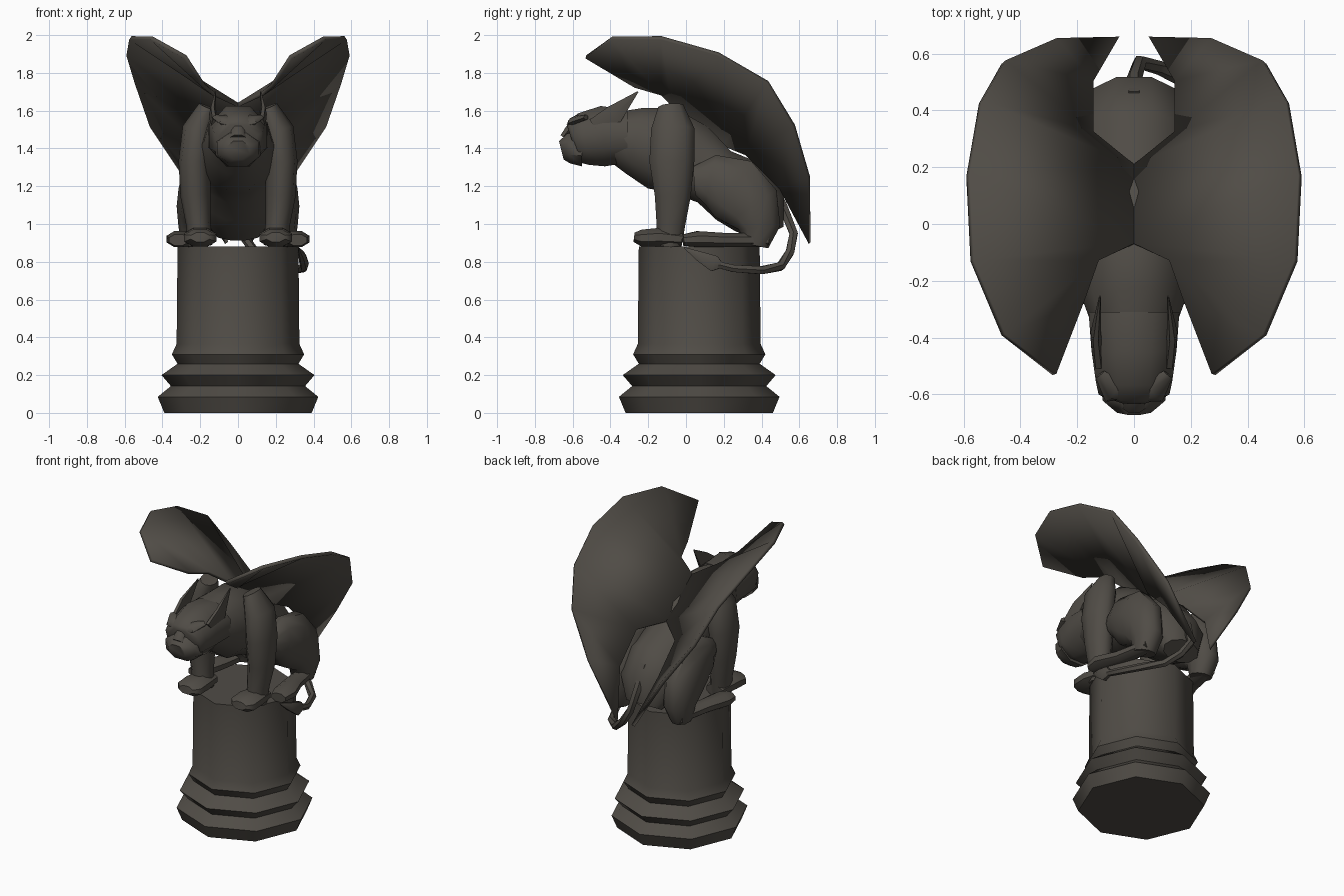
import bpy, bmesh, math
from mathutils import Vector

stone = bpy.data.materials.new("dark stone")
stone.diffuse_color = (0.08, 0.072, 0.061, 1)


def make(name, bm, angle=50):
    bmesh.ops.recalc_face_normals(bm, faces=bm.faces)
    me = bpy.data.meshes.new(name)
    bm.to_mesh(me)
    bm.free()
    me.materials.append(stone)
    ob = bpy.data.objects.new(name, me)
    bpy.context.collection.objects.link(ob)
    bpy.ops.object.select_all(action='DESELECT')
    ob.select_set(True)
    bpy.context.view_layer.objects.active = ob
    bpy.ops.object.shade_smooth_by_angle(angle=math.radians(angle))
    return ob


def bridge(bm, rings):
    n = len(rings[0])
    for a, b in zip(rings, rings[1:]):
        for i in range(n):
            j = (i + 1) % n
            bm.faces.new((a[i], a[j], b[j], b[i]))
    bm.faces.new(rings[0])
    bm.faces.new(rings[-1])


def tube(name, pts, sides=10, half=False, s=1, angle=50):
    """Elliptical loft; each point is x, y, z, radius sideways, radius across."""
    bm = bmesh.new()
    P = [Vector((s * p[0], p[1], p[2])) for p in pts]
    grow = 1 / math.cos(math.pi / sides) if half else 1
    rings = []
    for k, p in enumerate(pts):
        t = (P[min(k + 1, len(P) - 1)] - P[max(k - 1, 0)]).normalized()
        side = Vector((1, 0, 0))
        side = (side - t * side.dot(t)).normalized()
        up = t.cross(side)
        ring = []
        for i in range(sides):
            a = 2 * math.pi * (i + (0.5 if half else 0)) / sides
            ring.append(bm.verts.new(P[k] + side * (p[3] * grow * math.cos(a))
                                     + up * (p[4] * grow * math.sin(a))))
        rings.append(ring)
    bridge(bm, rings)
    return make(name, bm, angle)


# Pedestal: octagonal turned column with mouldings
bm = bmesh.new()
profile = [(.39, 0), (.425, .085), (.355, .142), (.405, .2), (.32, .26),
           (.35, .31), (.325, .365), (.32, .88)]
bridge(bm, [[bm.verts.new((r * math.cos(i * math.pi / 4),
                           .07 + r * math.sin(i * math.pi / 4), z))
             for i in range(8)] for r, z in profile])
make("pedestal", bm)

# Torso from neck to rump
tube("torso", [(0, -.38, 1.465, .14, .14), (0, -.27, 1.44, .18, .19),
               (0, -.13, 1.40, .2, .235), (0, .02, 1.34, .21, .21),
               (0, .15, 1.25, .2, .17), (0, .28, 1.17, .21, .2),
               (0, .39, 1.06, .2, .17), (0, .45, .95, .13, .08)])

# Head, muzzle, nose and mouth
tube("head", [(0, -.31, 1.465, .16, .14), (0, -.44, 1.465, .15, .16),
              (0, -.54, 1.45, .135, .14), (0, -.585, 1.435, .125, .12),
              (0, -.60, 1.43, .10, .10)], 8, True)
tube("muzzle", [(0, -.55, 1.40, .12, .095), (0, -.62, 1.40, .11, .08),
                (0, -.66, 1.39, .06, .05)], 8, True)
tube("nose", [(0, -.57, 1.53, .03, .02), (0, -.62, 1.5, .035, .025),
              (0, -.65, 1.46, .04, .02)], 6)

for s, side in ((1, "right"), (-1, "left")):
    # Brow and swept ear
    tube(side + "_brow", [(.01, -.605, 1.53, .02, .018), (.07, -.59, 1.55, .05, .022),
                          (.12, -.53, 1.565, .02, .015)], 6, s=s)
    tube(side + "_ear", [(.125, -.48, 1.51, .02, .06), (.135, -.38, 1.58, .018, .06),
                         (.12, -.255, 1.70, .003, .004)], 6, s=s)

    # Front leg and paw
    tube(side + "_front_leg", [(.16, -.08, 1.62, .05, .07), (.21, -.07, 1.50, .085, .12),
                               (.23, -.075, 1.33, .085, .125), (.225, -.07, 1.15, .08, .10),
                               (.21, -.08, 1.0, .065, .08), (.2, -.09, .885, .065, .07)], s=s)
    tube(side + "_front_paw", [(.2, -.02, .92, .06, .038), (.2, -.14, .93, .085, .05),
                               (.2, -.235, .925, .085, .045), (.2, -.275, .93, .05, .025)],
         8, True, s)

    # Haunch and rear foot
    tube(side + "_haunch", [(.21, .045, 1.23, .05, .08), (.215, .13, 1.235, .085, .14),
                            (.215, .25, 1.185, .10, .185), (.22, .35, 1.09, .105, .165),
                            (.225, .39, .98, .09, .115), (.225, .37, .885, .07, .07)], s=s)
    tube(side + "_rear_foot", [(.23, .43, .915, .05, .035), (.27, .2, .915, .055, .038),
                               (.31, .06, .92, .07, .042), (.315, -.015, .915, .05, .03)],
         8, True, s)

    # Wing: strip between outer rim and root edge, thickened
    rim = [(.28, -.53, 1.885), (.46, -.39, 1.985), (.57, -.13, 1.985), (.585, .17, 1.9),
           (.54, .43, 1.75), (.46, .57, 1.52), (.28, .65, 1.25), (.06, .655, .9)]
    root = [(.18, -.27, 1.73), (.13, -.13, 1.69), (0, -.07, 1.63),
            (0, .2, 1.42), (.15, .32, 1.37), (.15, .5, 1.19)]
    bm = bmesh.new()
    o = [bm.verts.new((s * x, y, z)) for x, y, z in rim]
    r = [o[0]] + [bm.verts.new((s * x, y, z)) for x, y, z in root] + [o[-1]]
    for i in range(7):
        face = [o[i], o[i + 1], r[i + 1], r[i]]
        bm.faces.new(list(dict.fromkeys(face)))
    wing = make(side + "_wing", bm, 40)
    mod = wing.modifiers.new("thickness", 'SOLIDIFY')
    mod.thickness = .022
    mod.offset = 0

# Tail wrapping round the pedestal, with a pointed spade tip
tube("tail", [(0, .44, 1.22, .035, .035), (0, .51, 1.1, .028, .028),
              (.02, .57, .95, .025, .025), (.09, .55, .85, .025, .025),
              (.18, .50, .775, .025, .025), (.28, .40, .755, .024, .024),
              (.345, .25, .765, .022, .022), (.35, .17, .785, .02, .02)], 6)
tube("tail_tip", [(.35, .19, .78, .015, .015), (.35, .15, .79, .025, .05),
                  (.34, .07, .83, .02, .03), (.32, -.01, .875, .003, .003)], 6)
